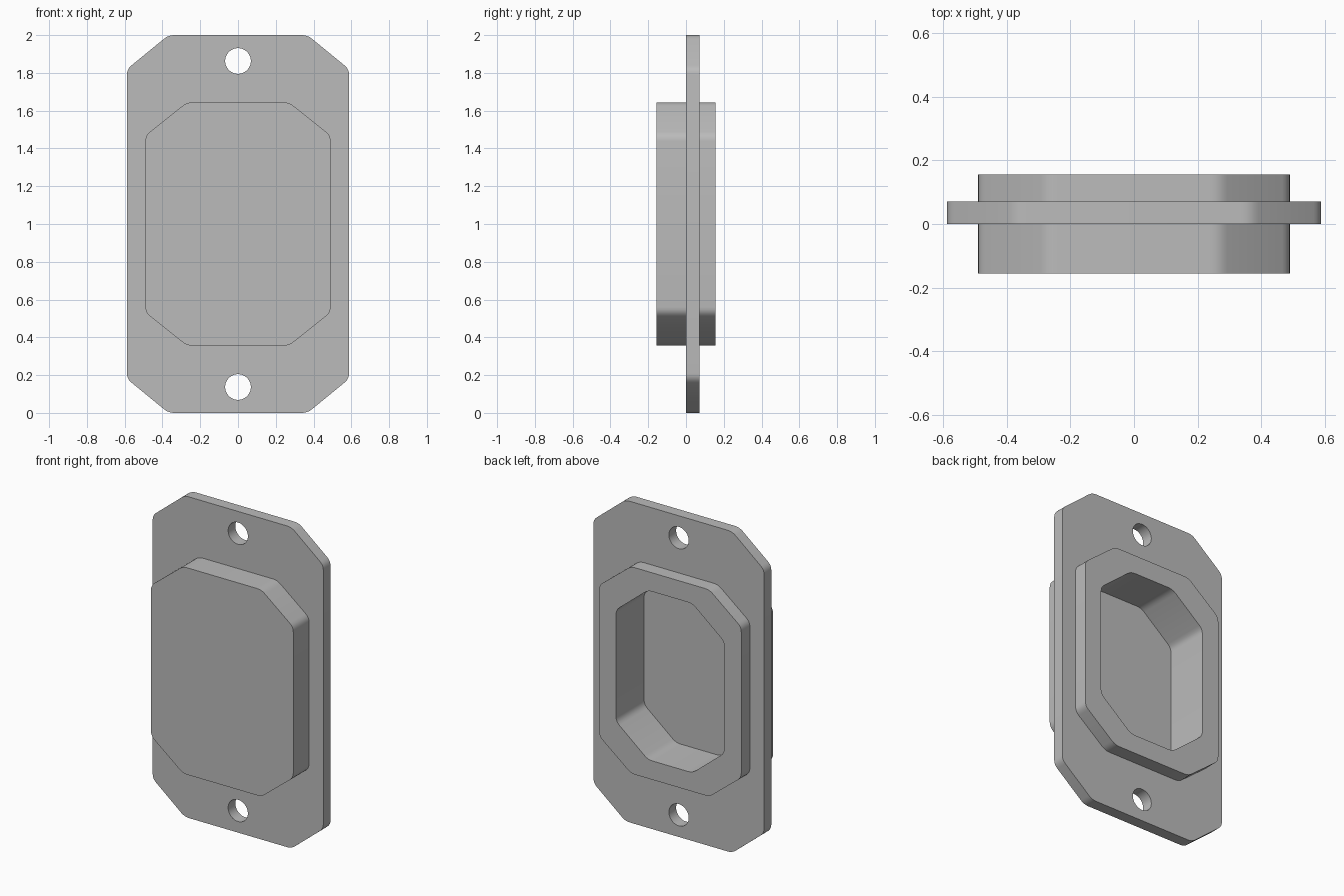
import bpy
import bmesh
import math
from mathutils import Vector

cube = bpy.data.objects.get("Cube")
if cube:
    bpy.data.objects.remove(cube, do_unlink=True)

MID_Z = 1.0
CORNER = 0.03      # trim length of each softened corner
STEPS = 4          # segments in each softened corner

grey = bpy.data.materials.new("plain grey")
grey.use_nodes = True
GREY = (0.5, 0.5, 0.5, 1)
grey.diffuse_color = GREY
grey.node_tree.nodes["Principled BSDF"].inputs["Base Color"].default_value = GREY


def octagon(half_w, half_h, cut_w, cut_h):
    """Chamfered rectangle in x, z with slightly rounded corners."""
    a, b = half_w - cut_w, half_h - cut_h
    quarter = [(half_w, b), (a, half_h)]
    corners = [Vector(p) for p in quarter]
    corners += [Vector((-x, z)) for x, z in reversed(quarter)]
    corners += [-p for p in corners]
    points = []
    for i, p in enumerate(corners):
        start = p + (corners[i - 1] - p).normalized() * CORNER
        end = p + (corners[(i + 1) % len(corners)] - p).normalized() * CORNER
        for k in range(STEPS + 1):
            t = k / STEPS
            points.append(start * (1 - t) ** 2 + p * 2 * t * (1 - t) + end * t ** 2)
    return points


def circle(z, radius, count=48):
    angles = [2 * math.pi * i / count for i in range(count)]
    return [Vector((radius * math.cos(a), z + radius * math.sin(a))) for a in angles]


def add_loop(bm, outline, y):
    return [bm.verts.new((p.x, y, p.y + MID_Z)) for p in outline]


def finish(bm, name):
    bmesh.ops.recalc_face_normals(bm, faces=bm.faces)
    mesh = bpy.data.meshes.new(name)
    bm.to_mesh(mesh)
    bm.free()
    mesh.materials.append(grey)
    obj = bpy.data.objects.new(name, mesh)
    bpy.context.collection.objects.link(obj)
    bpy.ops.object.select_all(action='DESELECT')
    obj.select_set(True)
    bpy.context.view_layer.objects.active = obj
    bpy.ops.object.shade_smooth_by_angle(angle=math.radians(25))
    return obj


body = octagon(0.49, 0.644, 0.22, 0.175)
cavity = octagon(0.373, 0.527, 0.22, 0.18)
plate = octagon(0.588, 1.0, 0.22, 0.18)

# Mounting flange: outline with the body opening and two screw holes
bm = bmesh.new()
for outline in (plate, body, circle(0.863, 0.068), circle(-0.863, 0.068)):
    loop = add_loop(bm, outline, 0)
    for i, v in enumerate(loop):
        bm.edges.new((loop[i - 1], v))
bmesh.ops.triangle_fill(bm, use_beauty=True, edges=bm.edges[:], normal=(0, -1, 0))
result = bmesh.ops.extrude_face_region(bm, geom=bm.faces[:], use_keep_orig=True)
moved = [g for g in result["geom"] if isinstance(g, bmesh.types.BMVert)]
bmesh.ops.translate(bm, verts=moved, vec=(0, 0.071, 0))
finish(bm, "mounting_flange")

# Housing: closed front, outer wall, rear rim, and a pocket open to the rear
bm = bmesh.new()
sections = [(body, -0.156), (body, 0.156), (cavity, 0.156), (cavity, -0.12)]
loops = [add_loop(bm, outline, y) for outline, y in sections]
for one, two in zip(loops, loops[1:]):
    for i in range(len(one)):
        bm.faces.new((one[i - 1], one[i], two[i], two[i - 1]))
bm.faces.new(loops[0])
bm.faces.new(loops[-1])
finish(bm, "housing")
